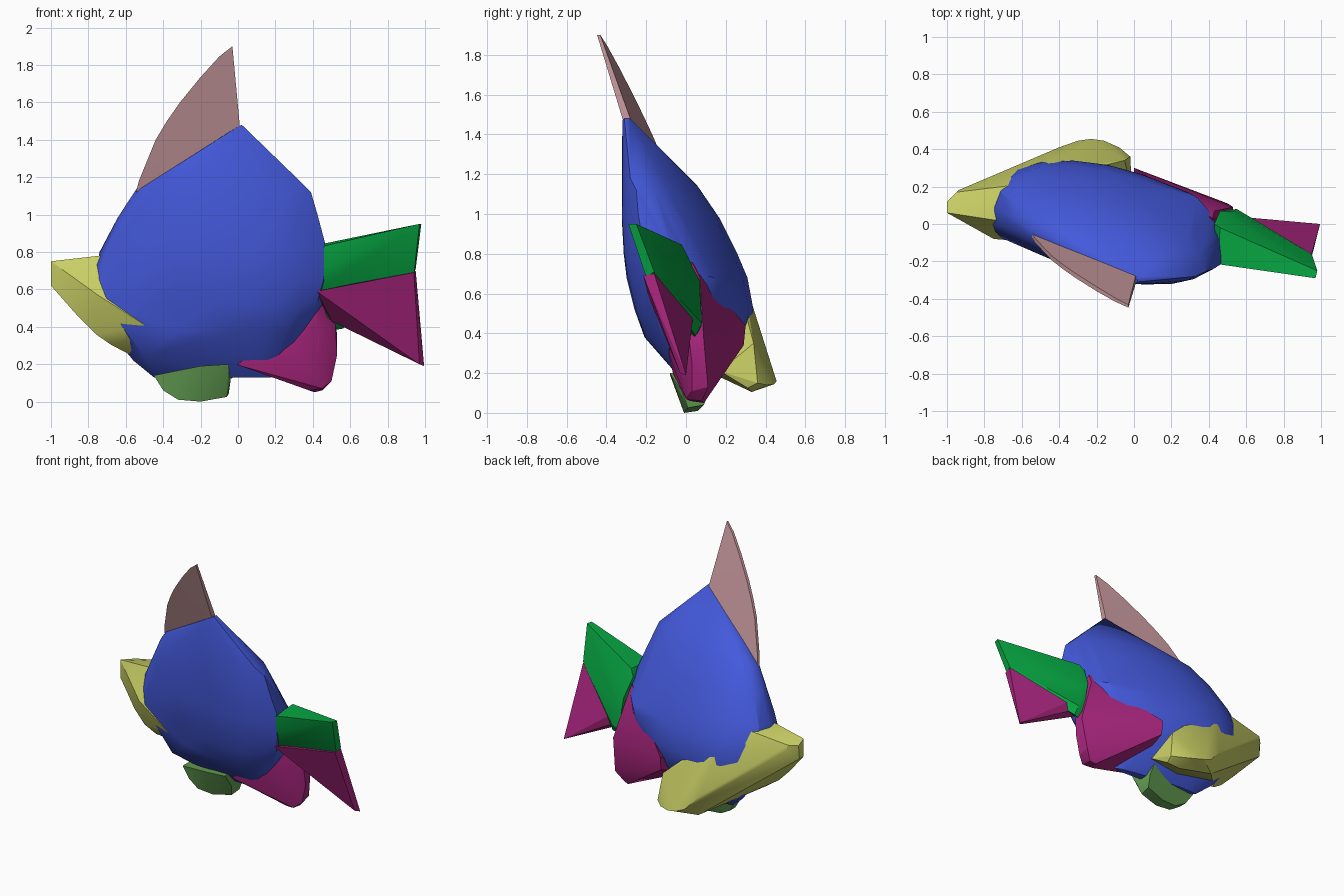
import bpy, bmesh, math

cube = bpy.data.objects.get("Cube")
if cube:
    bpy.data.objects.remove(cube, do_unlink=True)


def material(name, rgb):
    m = bpy.data.materials.new(name)
    m.use_nodes = True
    col = (*rgb, 1.0)
    m.diffuse_color = col
    m.node_tree.nodes["Principled BSDF"].inputs["Base Color"].default_value = col
    return m


BLUE = material("blue", (0.057, 0.10, 0.71))
PINK = material("dusty pink", (0.56, 0.31, 0.33))
YELLOW = material("olive yellow", (0.58, 0.62, 0.13))
GREEN = material("green", (0.002, 0.38, 0.054))
MAGENTA = material("magenta", (0.40, 0.019, 0.21))
LEAF = material("leaf green", (0.125, 0.34, 0.085))


def hull(name, points, mat, smooth=25):
    """Convex solid wrapped round a few points."""
    bm = bmesh.new()
    for p in points:
        bm.verts.new(p)
    res = bmesh.ops.convex_hull(bm, input=bm.verts[:])
    junk = {v for v in res["geom_interior"] + res["geom_unused"]
            if isinstance(v, bmesh.types.BMVert)}
    junk |= {v for v in bm.verts if not v.link_faces}
    bmesh.ops.delete(bm, geom=list(junk), context="VERTS")
    bmesh.ops.recalc_face_normals(bm, faces=bm.faces[:])
    me = bpy.data.meshes.new(name)
    bm.to_mesh(me)
    bm.free()
    me.materials.append(mat)
    ob = bpy.data.objects.new(name, me)
    bpy.context.collection.objects.link(ob)
    bpy.ops.object.select_all(action="DESELECT")
    ob.select_set(True)
    bpy.context.view_layer.objects.active = ob
    bpy.ops.object.shade_smooth_by_angle(angle=math.radians(smooth))
    return ob


LEAN, YAW = -0.35, -0.2      # the fish leans and is turned a little


def mid_y(x, z):
    return 0.22 + LEAN * z + YAW * x


# Body: leaning elliptical sections (z, x left, x right, y min, y max)
sections = [
    (1.35, -0.17, 0.15, -0.32, -0.16),
    (1.14, -0.54, 0.37, -0.32, 0.06),
    (0.98, -0.645, 0.42, -0.325, 0.17),
    (0.80, -0.74, 0.46, -0.315, 0.26),
    (0.68, -0.75, 0.46, -0.30, 0.31),
    (0.52, -0.73, 0.45, -0.26, 0.34),
    (0.38, -0.69, 0.36, -0.21, 0.31),
    (0.22, -0.56, 0.23, -0.06, 0.20),
    (0.13, -0.45, 0.18, 0.01, 0.11),
]
# Crown, rear rim, rear flank, brow, snout base and near cheek
body = [(0.0, -0.32, 1.47), (0.02, -0.28, 1.48), (0.02, -0.31, 1.48),
        (0.33, -0.28, 1.18), (0.39, -0.25, 1.12), (0.425, -0.24, 1.0),
        (0.465, -0.215, 0.85), (0.465, -0.07, 0.80), (0.46, -0.20, 0.66),
        (0.30, 0.165, 0.62), (0.34, 0.14, 0.68), (0.41, 0.06, 0.70),
        (-0.60, -0.04, 1.05), (-0.70, -0.03, 0.83), (-0.755, 0.0, 0.73),
        (-0.755, 0.09, 0.73), (-0.745, -0.04, 0.64), (-0.72, -0.07, 0.54),
        (-0.50, -0.05, 0.24)]
N = 20
for z, xl, xr, y0, y1 in sections:
    rx, xc = (xr - xl) / 2, (xl + xr) / 2
    amp, yc = (y1 - y0) / 2, (y0 + y1) / 2
    skew = min(abs(YAW) * rx, 0.8 * amp)
    h = math.sqrt(amp ** 2 - skew ** 2)
    for i in range(N):
        t = 2 * math.pi * i / N
        body.append((xc + rx * math.cos(t),
                     yc - skew * math.cos(t) + h * math.sin(t), z))
hull("body", body, BLUE, 28)

# Dorsal fin: thin blade in the leaning middle plane (x, z, half thickness)
dorsal = [(-0.545, 1.12, 0.012), (-0.53, 1.18, 0.012), (-0.44, 1.40, 0.012),
          (-0.38, 1.50, 0.012), (-0.31, 1.60, 0.012), (-0.20, 1.735, 0.012),
          (-0.10, 1.845, 0.01), (-0.03, 1.90, 0.008), (0.01, 1.47, 0.02),
          (-0.2, 1.28, 0.02)]
hull("dorsal_fin", [(x, mid_y(x, z) + s * t, z) for x, z, t in dorsal
                    for s in (-1, 1)], PINK)

# Upper tail lobe with the tail root
hull("tail_upper_lobe", [
    (0.45, -0.215, 0.83), (0.46, -0.02, 0.845), (0.42, -0.20, 0.70),
    (0.43, -0.17, 0.60), (0.43, 0.0, 0.80), (0.46, 0.07, 0.66),
    (0.53, 0.07, 0.60), (0.50, 0.07, 0.42), (0.55, 0.08, 0.45),
    (0.50, 0.04, 0.38), (0.56, 0.05, 0.39), (0.97, -0.29, 0.95),
    (0.98, -0.25, 0.95), (0.94, -0.20, 0.68), (0.95, -0.16, 0.71)], GREEN)

# Lower tail lobe
hull("tail_lower_lobe", [
    (0.42, -0.19, 0.59), (0.42, -0.08, 0.57), (0.94, -0.215, 0.69),
    (0.95, -0.16, 0.70), (0.97, -0.03, 0.20), (0.995, 0.0, 0.19),
    (0.50, -0.02, 0.43), (0.55, 0.03, 0.44), (0.55, 0.04, 0.52)], MAGENTA)

# Anal fin, reaching up the rear of the body
hull("anal_fin", [
    (0.0, 0.30, 0.44), (0.0, 0.29, 0.34), (0.0, -0.065, 0.195),
    (0.38, 0.02, 0.06), (0.41, 0.09, 0.05), (0.45, 0.08, 0.06),
    (0.45, 0.0, 0.07), (0.50, 0.03, 0.11), (0.50, 0.11, 0.13),
    (0.53, 0.03, 0.25), (0.53, 0.09, 0.36), (0.52, 0.01, 0.42),
    (0.42, 0.03, 0.76), (0.43, 0.07, 0.68), (0.42, -0.08, 0.59),
    (0.42, -0.08, 0.40), (0.28, -0.085, 0.29)], MAGENTA)

# Ventral fin
hull("ventral_fin", [
    (-0.45, 0.0, 0.14), (-0.45, 0.08, 0.14), (-0.40, 0.0, 0.06),
    (-0.40, 0.06, 0.06), (-0.32, -0.01, 0.01), (-0.32, 0.05, 0.015),
    (-0.20, -0.01, 0.0), (-0.20, 0.06, 0.01), (-0.06, 0.01, 0.025),
    (-0.05, 0.09, 0.04), (-0.04, -0.02, 0.11), (-0.04, 0.12, 0.12),
    (-0.05, -0.08, 0.20), (-0.20, -0.08, 0.19), (-0.06, 0.14, 0.2)], LEAF)

# Head joined to the far pectoral fin
hull("head_and_pectoral_fin", [
    # snout
    (-1.0, 0.06, 0.75), (-1.0, 0.12, 0.72), (-0.95, 0.17, 0.73),
    (-1.0, 0.06, 0.62), (-1.0, 0.11, 0.62), (-0.94, 0.18, 0.69),
    # forehead and far cheek
    (-0.74, 0.02, 0.78), (-0.54, 0.22, 0.79), (-0.48, 0.29, 0.68),
    # jaw and near cheek
    (-0.75, -0.08, 0.57), (-0.85, 0.01, 0.45), (-0.76, 0.0, 0.36),
    (-0.68, 0.02, 0.305), (-0.54, -0.05, 0.34), (-0.50, -0.10, 0.41),
    # pectoral fin
    (-0.53, 0.21, 0.25), (-0.36, 0.37, 0.135), (-0.40, 0.41, 0.30),
    (-0.30, 0.445, 0.19), (-0.23, 0.455, 0.16), (-0.16, 0.445, 0.145),
    (-0.08, 0.41, 0.14), (-0.02, 0.36, 0.15), (-0.03, 0.31, 0.125),
    (-0.12, 0.33, 0.105), (-0.25, 0.15, 0.19), (-0.01, 0.17, 0.21),
    (-0.05, 0.34, 0.35)], YELLOW)
